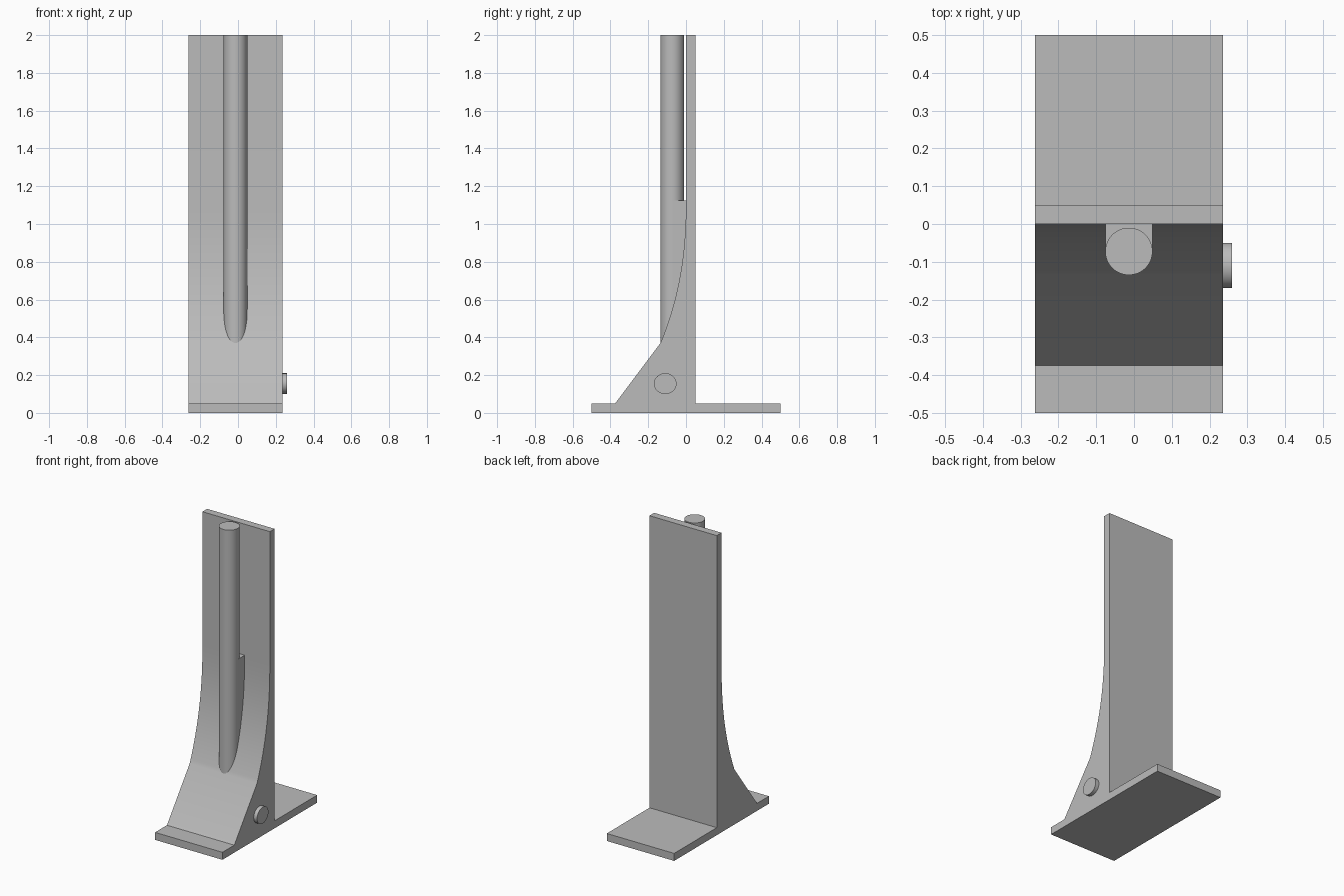
import bpy, bmesh, math
from mathutils import Matrix

if "Cube" in bpy.data.objects:
    bpy.data.objects.remove(bpy.data.objects["Cube"], do_unlink=True)

grey = bpy.data.materials.new("plain_grey")
grey.use_nodes = True
colour = (0.5, 0.5, 0.5, 1)
grey.diffuse_color = colour
grey.node_tree.nodes["Principled BSDF"].inputs["Base Color"].default_value = colour

LEFT, RIGHT = -0.2625, 0.235
ROD_X, ROD_Y, ROD_R = -0.0135, -0.0725, 0.0625
FOOT, KNEE, CURVE_TOP = 0.05, 0.37, 1.125


def finish(name, bm):
    bmesh.ops.recalc_face_normals(bm, faces=bm.faces)
    mesh = bpy.data.meshes.new(name)
    bm.to_mesh(mesh)
    bm.free()
    mesh.materials.append(grey)
    obj = bpy.data.objects.new(name, mesh)
    bpy.context.collection.objects.link(obj)
    bpy.ops.object.select_all(action="DESELECT")
    obj.select_set(True)
    bpy.context.view_layer.objects.active = obj
    bpy.ops.object.shade_smooth_by_angle(angle=math.radians(30))
    return obj


def extrude_x(name, profile, x0, x1):
    """Sweep a (y, z) outline from x0 to x1."""
    bm = bmesh.new()
    face = bm.faces.new([bm.verts.new((x0, y, z)) for y, z in profile])
    new = bmesh.ops.extrude_face_region(bm, geom=[face])["geom"]
    bmesh.ops.translate(bm, vec=(x1 - x0, 0, 0),
                        verts=[v for v in new if isinstance(v, bmesh.types.BMVert)])
    return finish(name, bm)


def rectangle(y0, y1, z0, z1):
    return [(y0, z0), (y1, z0), (y1, z1), (y0, z1)]


# Upright wall and its flared front foot share one side outline
steps = 32
curve = []
for i in range(steps + 1):
    t = i / steps
    curve.append((-0.135 * (1 - t) ** 2.3, KNEE + (CURVE_TOP - KNEE) * t))
outline = [(0.05, FOOT), (0.05, 2), (0, 2)] + curve[::-1] + [(-0.375, FOOT)]
extrude_x("flared_upright", outline, LEFT, RIGHT)

# Flat base
extrude_x("base_plate", rectangle(-0.5, 0.5, 0, FOOT), LEFT, RIGHT)

# Web joining the rod to the upright
extrude_x("rod_web", rectangle(ROD_Y, 0.02, 0.4, CURVE_TOP), ROD_X - ROD_R, ROD_X + ROD_R)

# Round rod, its lower end buried in the flare
bm = bmesh.new()
bmesh.ops.create_cone(bm, cap_ends=True, segments=64, radius1=ROD_R, radius2=ROD_R,
                      depth=2 - 0.3, matrix=Matrix.Translation((ROD_X, ROD_Y, 1.15)))
finish("round_rod", bm)

# Plain oval boss on the side of the foot
boss = [(-0.11 + 0.06 * math.cos(a), 0.155 + 0.055 * math.sin(a))
        for a in (math.tau * i / 40 for i in range(40))]
extrude_x("side_boss", boss, RIGHT - 0.01, 0.26)
